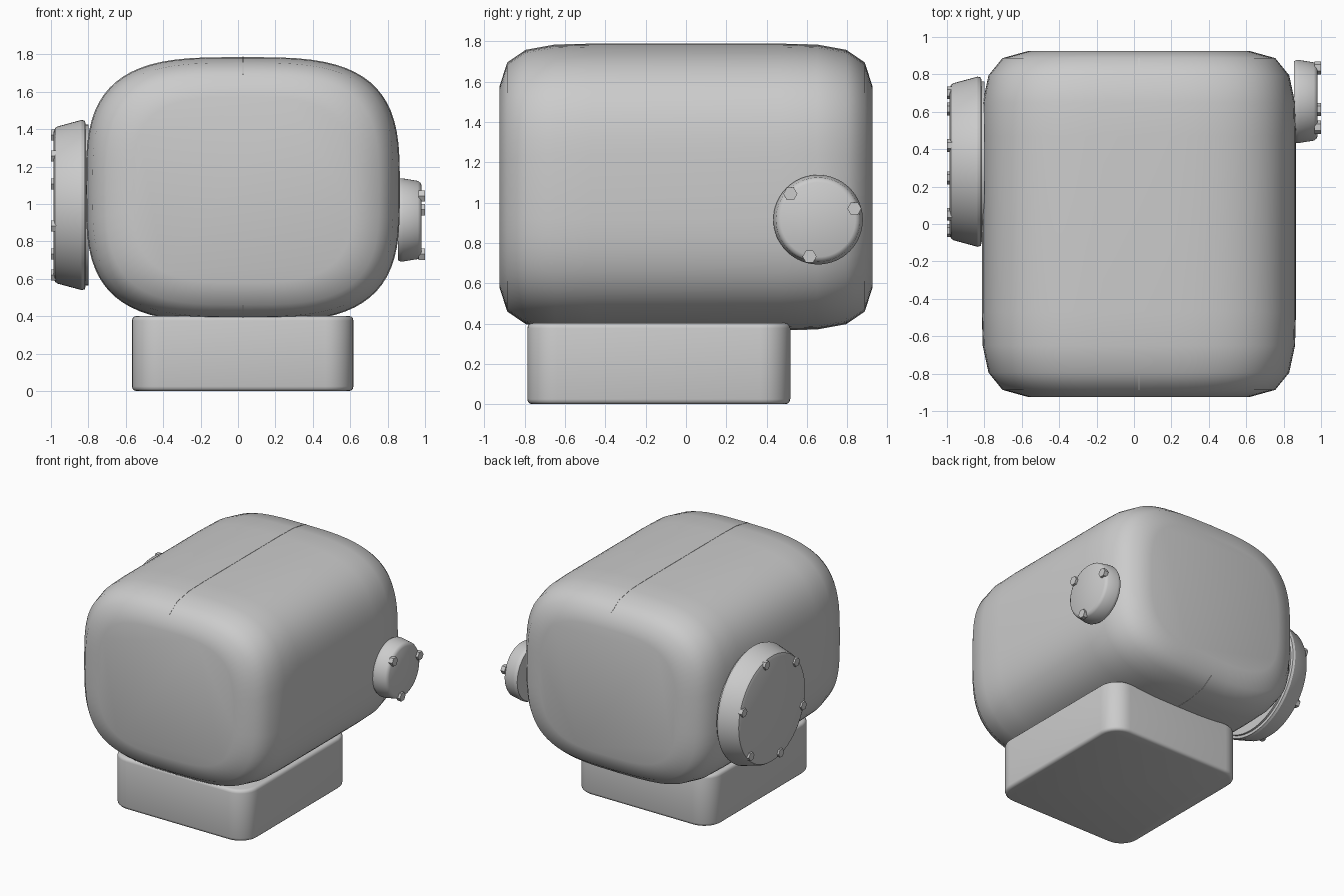
import bpy, bmesh
from math import sin, cos, pi, radians, copysign

if "Cube" in bpy.data.objects:
    bpy.data.objects.remove(bpy.data.objects["Cube"])


def finish(name, bm, angle=40):
    bmesh.ops.recalc_face_normals(bm, faces=bm.faces[:])
    me = bpy.data.meshes.new(name)
    bm.to_mesh(me)
    bm.free()
    ob = bpy.data.objects.new(name, me)
    bpy.context.collection.objects.link(ob)
    bpy.ops.object.select_all(action='DESELECT')
    bpy.context.view_layer.objects.active = ob
    ob.select_set(True)
    bpy.ops.object.shade_smooth_by_angle(angle=radians(angle))
    return ob


def skin(bm, rings):
    """Bridge successive rings of points and cap both ends."""
    loops = [[bm.verts.new(p) for p in r] for r in rings]
    n = len(loops[0])
    for a, b in zip(loops, loops[1:]):
        for i in range(n):
            j = (i + 1) % n
            bm.faces.new((a[i], a[j], b[j], b[i]))
    bm.faces.new(loops[0])
    bm.faces.new(loops[-1])


def disc(name, cy, cz, profile, sides=64, phase=0, angle=30):
    """Lathe an (x, radius) profile around an x-direction axis."""
    bm = bmesh.new()
    skin(bm, [[(x, cy + r * cos(phase + 2 * pi * i / sides),
                cz + r * sin(phase + 2 * pi * i / sides)) for i in range(sides)]
              for x, r in profile])
    return finish(name, bm, angle)


# Main housing: superellipse section swept along y with stepped rounded ends
CX, CZ, RX, RZ, POWER, N = 0.026, 1.077, 0.84, 0.709, 3.3, 72
half = [(0.926, 0.70), (0.887, 0.868), (0.795, 0.957), (0.65, 0.994), (0.47, 1.0)]
stations = [(-y, s) for y, s in half] + half[::-1]


def sup(v):
    return copysign(abs(v) ** (2 / POWER), v) if abs(v) > 1e-6 else 0.0


section = [(RX * sup(cos(2 * pi * i / N)), RZ * sup(sin(2 * pi * i / N))) for i in range(N)]
bm = bmesh.new()
skin(bm, [[(CX + s * x, y, CZ + s * z) for x, z in section] for y, s in stations])
finish("housing", bm)

# Fine seam line along the top and bottom of the housing
for side, label in ((1, "top"), (-1, "bottom")):
    bm = bmesh.new()
    skin(bm, [[(CX + dx, y, CZ + side * (s * RZ + dz))
               for dx, dz in ((-0.003, -0.01), (-0.003, 0.002), (0.003, 0.002), (0.003, -0.01))]
              for y, s in stations[1:-1]])
    finish(label + "_seam", bm)

# Base block with rounded corners
bm = bmesh.new()
bmesh.ops.create_cube(bm, size=1)
for v in bm.verts:
    v.co.x = 0.025 + v.co.x * 1.184
    v.co.y = -0.135 + v.co.y * 1.304
    v.co.z = 0.201 + v.co.z * 0.402
upright = [e for e in bm.edges if abs(e.verts[0].co.z - e.verts[1].co.z) > 0.1]
bmesh.ops.bevel(bm, geom=upright, offset=0.15, segments=8, profile=0.5, affect='EDGES')
rims = [e for e in bm.edges if abs(e.verts[0].co.z - e.verts[1].co.z) < 0.01]
bmesh.ops.bevel(bm, geom=rims, offset=0.025, segments=3, profile=0.5, affect='EDGES')
finish("base", bm)

# Large left cover and small right cover
disc("left_cover", 0.333, 0.995,
     [(-0.80, 0.43), (-0.815, 0.43), (-0.818, 0.45), (-0.836, 0.455),
      (-0.965, 0.42), (-0.978, 0.411), (-0.986, 0.39)])
disc("right_cover", 0.655, 0.915,
     [(0.855, 0.215), (0.868, 0.222), (0.882, 0.222), (0.962, 0.209), (0.974, 0.2), (0.982, 0.185)])


# Hexagonal bolts around each cover
def bolts(name, cy, cz, ring, count, x0, x1, r):
    for k in range(count):
        a = radians(17) + 2 * pi * k / count
        disc(f"{name}_{k + 1}", cy + ring * cos(a), cz + ring * sin(a),
             [(x0, r), (x1, r)], sides=6, angle=10)


bolts("left_bolt", 0.333, 0.995, 0.385, 6, -0.972, -1.0, 0.034)
bolts("right_bolt", 0.655, 0.915, 0.188, 3, 0.966, 1.0, 0.035)
